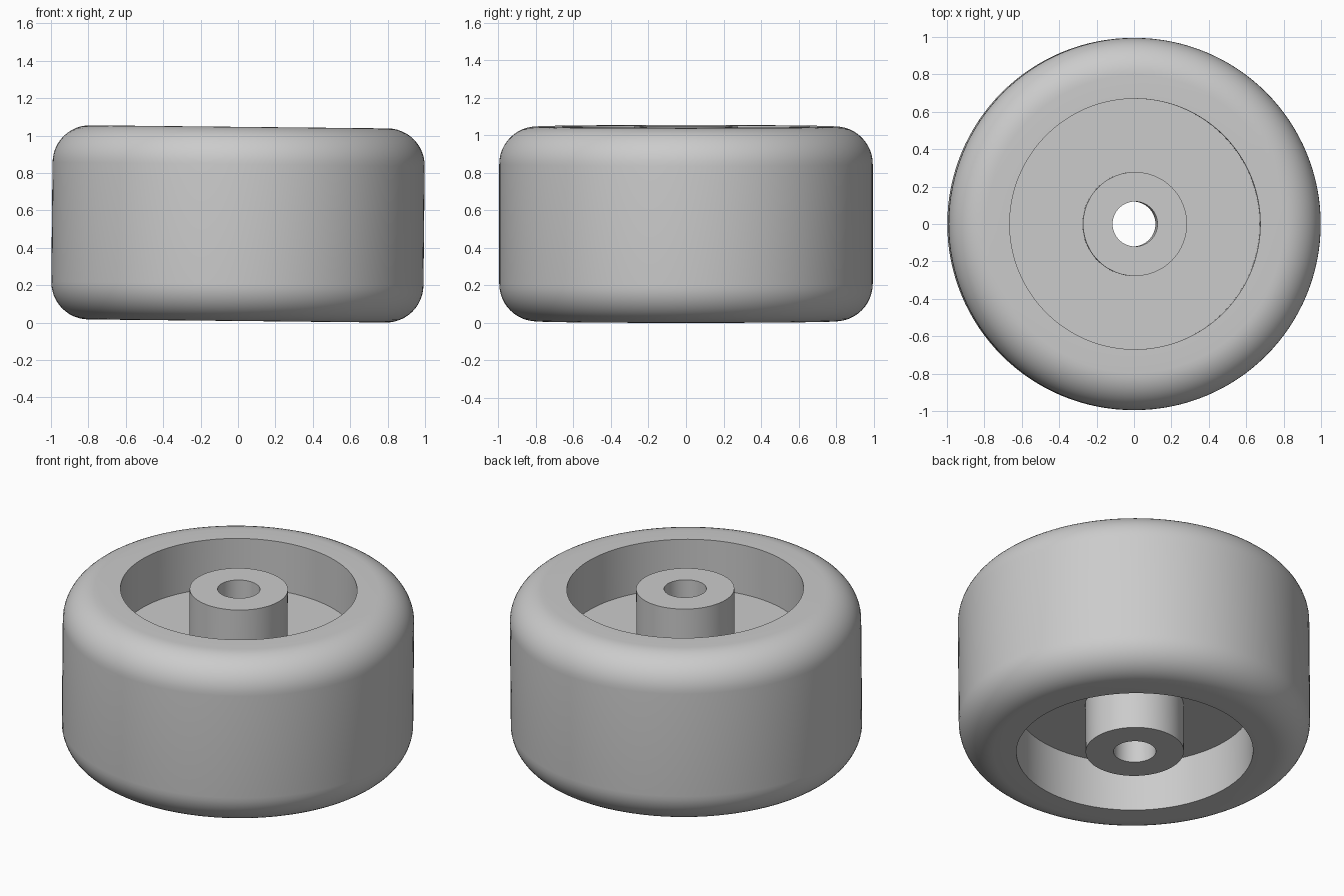
import bpy, bmesh
from math import sin, cos, pi, radians
from mathutils import Matrix

cube = bpy.data.objects.get("Cube")
if cube:
    bpy.data.objects.remove(cube)

RADIUS, HALF_WIDTH, FILLET = 0.995, 0.519, 0.2
RECESS_RADIUS, WEB_HALF = 0.67, 0.212
HUB_RADIUS, BORE_RADIUS = 0.278, 0.12
SEGMENTS, FILLET_STEPS = 128, 12
TILT, CENTRE_Z = radians(0.6), 0.5275

grey = bpy.data.materials.new("grey")
grey.use_nodes = True
colour = (0.6, 0.6, 0.6, 1)
grey.diffuse_color = colour
grey.node_tree.nodes["Principled BSDF"].inputs["Base Color"].default_value = colour

# Upper half of the cross-section: bore, hub, recessed web, rim, rounded shoulder
upper = [(BORE_RADIUS, HALF_WIDTH), (HUB_RADIUS, HALF_WIDTH),
         (HUB_RADIUS, WEB_HALF), (RECESS_RADIUS, WEB_HALF),
         (RECESS_RADIUS, HALF_WIDTH)]
for i in range(FILLET_STEPS + 1):
    a = pi / 2 * (1 - i / FILLET_STEPS)
    upper.append((RADIUS - FILLET + FILLET * cos(a),
                  HALF_WIDTH - FILLET + FILLET * sin(a)))
section = upper + [(r, -z) for r, z in reversed(upper)]

# Revolve the closed section around the axle
bm = bmesh.new()
verts = [bm.verts.new((r, 0, z)) for r, z in section]
edges = [bm.edges.new((v, verts[(i + 1) % len(verts)])) for i, v in enumerate(verts)]
bmesh.ops.spin(bm, geom=verts + edges, cent=(0, 0, 0), axis=(0, 0, 1),
               angle=2 * pi, steps=SEGMENTS, use_merge=False)
bmesh.ops.remove_doubles(bm, verts=bm.verts[:], dist=0.0005)
bmesh.ops.recalc_face_normals(bm, faces=bm.faces[:])

# Slight lean towards +x
bm.transform(Matrix.Translation((0, 0, CENTRE_Z)) @ Matrix.Rotation(TILT, 4, 'Y'))
mesh = bpy.data.meshes.new("wheel")
bm.to_mesh(mesh)
bm.free()
mesh.materials.append(grey)

wheel = bpy.data.objects.new("wheel", mesh)
bpy.context.collection.objects.link(wheel)
bpy.ops.object.select_all(action='DESELECT')
wheel.select_set(True)
bpy.context.view_layer.objects.active = wheel
bpy.ops.object.shade_smooth_by_angle(angle=radians(30))
